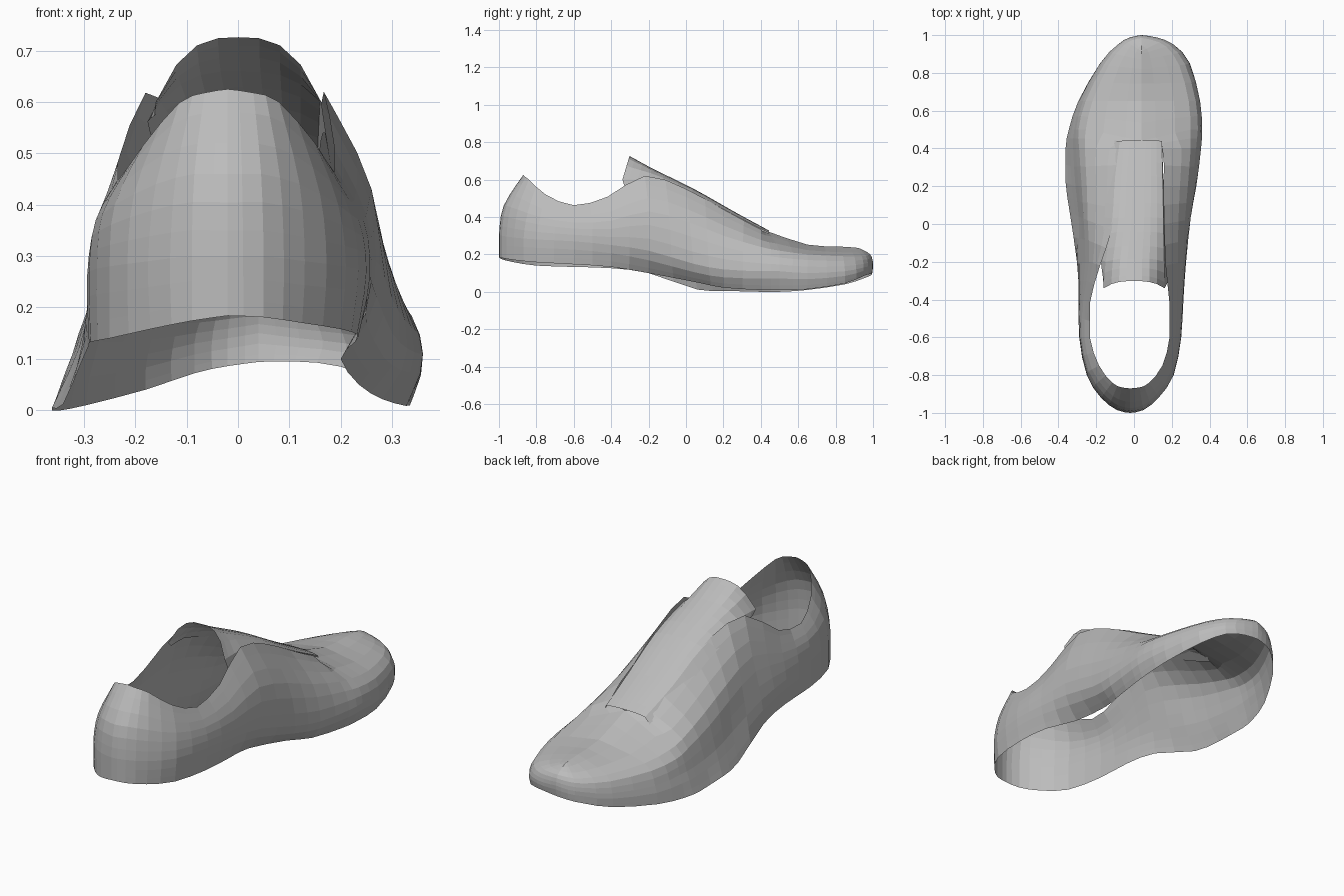
import bpy
import bmesh
from mathutils import Vector

default_cube = bpy.data.objects.get("Cube")
if default_cube:
    bpy.data.objects.remove(default_cube, do_unlink=True)

# One plain grey for the whole shoe
grey = bpy.data.materials.new("plain_grey")
grey.use_nodes = True
shade = (0.5, 0.5, 0.5, 1)
grey.diffuse_color = shade
grey.node_tree.nodes["Principled BSDF"].inputs["Base Color"].default_value = shade


def smooth_value(a, b, c, d, t):
    """Catmull-Rom value between b and c, kept straight where b equals c."""
    if b == c:
        return b
    return b + t / 2 * (c - a + t * (2 * a - 5 * b + 4 * c - d + t * (3 * (b - c) + d - a)))


def smooth_path(points, steps):
    """Pass a smooth curve through the points, with several steps per span."""
    padded = [points[0], *points, points[-1]]
    path = []
    for i in range(len(points) - 1):
        for s in range(steps):
            path.append(Vector([smooth_value(*k, s / steps) for k in zip(*padded[i:i + 4])]))
    path.append(Vector(points[-1]))
    return path


def add_grid(bm, rows, flip=False):
    """Skin neighbouring rows of points with quads."""
    grid = [[bm.verts.new(p) for p in row] for row in rows]
    for near, far in zip(grid, grid[1:]):
        for j in range(len(near) - 1):
            corners = [near[j], far[j], far[j + 1], near[j + 1]]
            bm.faces.new(corners[::-1] if flip else corners)


def finish(bm, name):
    bmesh.ops.remove_doubles(bm, verts=bm.verts, dist=0.0005)
    mesh = bpy.data.meshes.new(name)
    bm.to_mesh(mesh)
    bm.free()
    mesh.materials.append(grey)
    obj = bpy.data.objects.new(name, mesh)
    bpy.context.collection.objects.link(obj)
    return obj


# Rails of x, y, z from heel centre to toe centre, for each wall
right_bottom = [
    (-.02, -1, .184), (-.09, -.985, .174), (-.17, -.92, .158), (-.25, -.8, .14),
    (-.287, -.6, .133), (-.29, -.4, .126), (-.302, -.2, .1), (-.34, .06, .012),
    (-.362, .22, .005), (-.362, .4, 0), (-.345, .5, 0), (-.295, .65, .01),
    (-.18, .85, .04), (-.085, .95, .072), (-.02, .985, .086), (.04, .995, .094)]
left_bottom = [
    (-.02, -1, .184), (.05, -.985, .181), (.125, -.92, .17), (.2, -.8, .158),
    (.232, -.6, .147), (.228, -.4, .133), (.2, -.2, .1), (.235, .06, .05),
    (.28, .2, .022), (.32, .4, .01), (.33, .5, .009), (.332, .65, .014),
    (.285, .85, .045), (.2, .95, .085), (.11, .985, .095), (.04, .995, .094)]
right_top = [
    (-.02, -.87, .625), (-.065, -.865, .618), (-.115, -.84, .598), (-.185, -.75, .515),
    (-.234, -.6, .447), (-.234, -.42, .48), (-.18, -.22, .618), (-.118, -.03, .56),
    (-.1, .2, .44), (-.078, .4, .333), (.04, .44, .322), (.04, .65, .252),
    (.04, .82, .242), (.04, .9, .237), (.04, .92, .234), (.04, .93, .232)]
left_top = [
    (-.02, -.87, .625), (.03, -.865, .618), (.08, -.84, .6), (.15, -.75, .52),
    (.188, -.6, .463), (.188, -.42, .508), (.167, -.22, .62), (.16, 0, .55),
    (.155, .2, .44), (.15, .4, .333), (.04, .44, .322), (.04, .65, .252),
    (.04, .82, .242), (.04, .9, .237), (.04, .92, .234), (.04, .93, .232)]

# Shared side rails: x of right wall, x of left wall, y, z
low_rail = [
    (-.02, -.02, -1, .3), (-.09, .05, -.985, .3), (-.175, .13, -.92, .29),
    (-.25, .21, -.8, .28), (-.29, .25, -.6, .27), (-.292, .26, -.4, .25),
    (-.29, .27, -.2, .22), (-.293, .3, .04, .15), (-.31, .33, .2, .12),
    (-.322, .355, .4, .11), (-.316, .36, .5, .11), (-.28, .35, .65, .1),
    (-.175, .295, .85, .11), (-.085, .21, .95, .13), (-.02, .12, .988, .14),
    (.04, .04, 1, .15)]
high_rail = [
    (-.02, -.02, -.975, .46), (-.085, .045, -.96, .46), (-.16, .12, -.9, .44),
    (-.24, .195, -.78, .4), (-.277, .235, -.6, .37), (-.268, .25, -.4, .38),
    (-.238, .26, -.2, .43), (-.245, .27, .02, .37), (-.25, .285, .2, .3),
    (-.26, .3, .4, .24), (-.255, .3, .5, .22), (-.22, .29, .65, .2),
    (-.135, .24, .84, .19), (-.06, .17, .94, .19), (-.01, .1, .973, .195),
    (.04, .04, .985, .2)]

# Shoe upper: both walls joined at the heel and along the toe box
upper = bmesh.new()
for side, bottom, top in ((0, right_bottom, right_top), (1, left_bottom, left_top)):
    low, high = ([(p[side], p[2], p[3]) for p in rail] for rail in (low_rail, high_rail))
    rails = [smooth_path(r, 2) for r in (bottom, low, high, top)]
    add_grid(upper, [smooth_path(section, 3) for section in zip(*rails)], flip=side == 1)
finish(upper, "shoe_upper")

# Tongue: arched strip through the throat, flattening toward the toe
# Each station: y, edge height, crown height, right edge x, left edge x
tongue_stations = [
    (-.34, .6, .726, -.16, .162), (-.2, .6, .66, -.15, .16),
    (.03, .53, .553, -.115, .156), (.25, .414, .43, -.1, .152),
    (.44, .318, .328, -.075, .147)]
tongue = bmesh.new()
tongue_rows = []
for y, edge, crown, right, left in smooth_path(tongue_stations, 3):
    rise = crown - edge
    # Right edge tucks under the upper; left edge hangs inside at the rear
    tuck = 0.05 - rise * 0.4
    row = [(right - tuck, y + rise * 0.2, edge - tuck - rise * 0.2)]
    for j in range(9):
        across = j / 8
        arch = 1 - abs(2 * across - 1) ** 3
        row.append((right + (left - right) * across, y + rise * arch * 0.3, edge + rise * arch))
    row.append((left + rise * 0.15, y + rise * 0.3, edge - rise))
    tongue_rows.append(row)
add_grid(tongue, tongue_rows, flip=True)
bmesh.ops.recalc_face_normals(tongue, faces=tongue.faces)
finish(tongue, "tongue")
